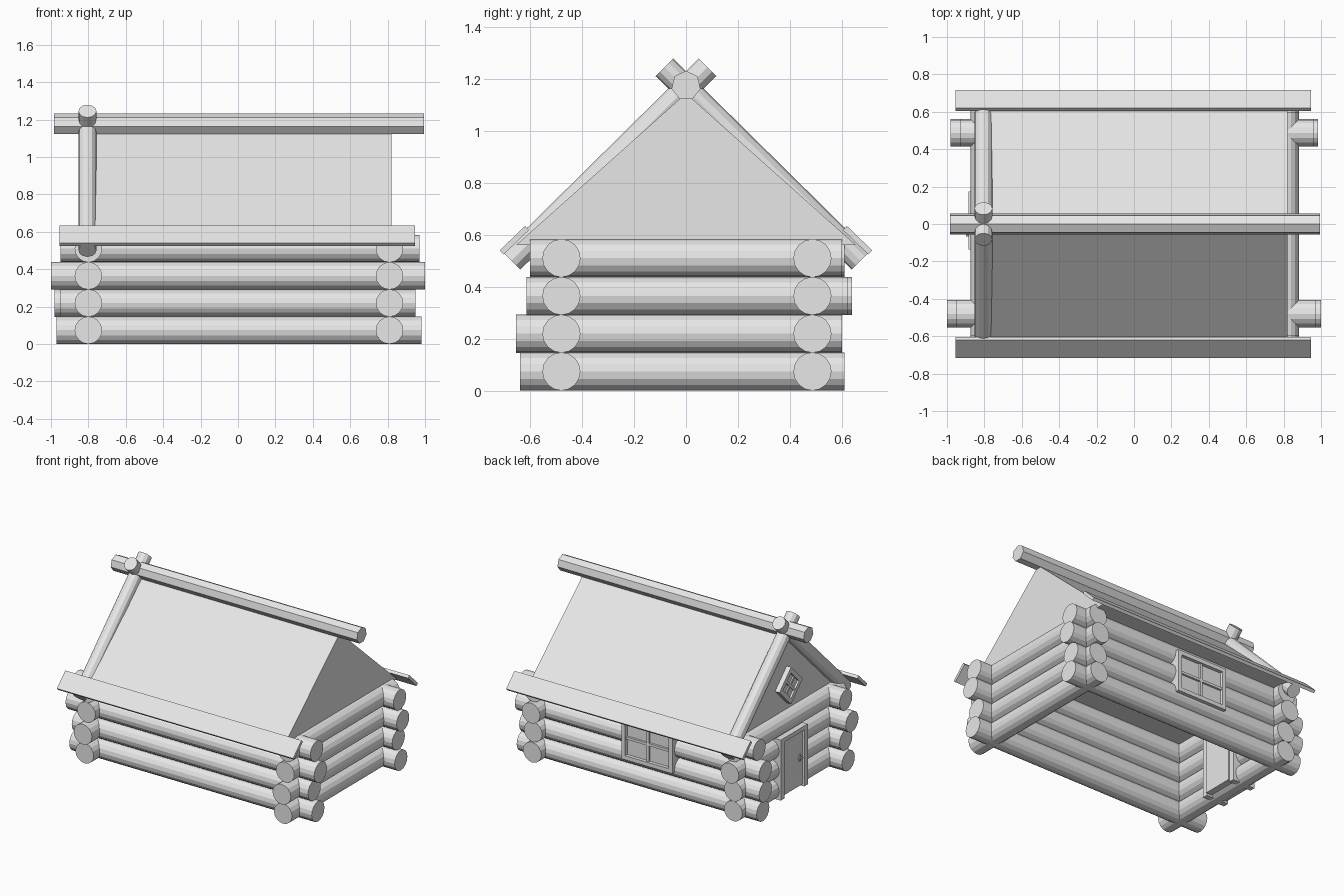
import bpy, bmesh, math
from mathutils import Vector, Matrix

if "Cube" in bpy.data.objects:
    bpy.data.objects.remove(bpy.data.objects["Cube"])

grey = bpy.data.materials.new("plain_grey")
grey.diffuse_color = (0.8, 0.8, 0.8, 1)
grey.use_nodes = True
grey.node_tree.nodes["Principled BSDF"].inputs["Base Color"].default_value = grey.diffuse_color


def finish(bm, name):
    bmesh.ops.recalc_face_normals(bm, faces=bm.faces)
    me = bpy.data.meshes.new(name)
    bm.to_mesh(me)
    bm.free()
    me.materials.append(grey)
    ob = bpy.data.objects.new(name, me)
    bpy.context.collection.objects.link(ob)
    return ob


def log(name, a, b, r, sides=16, roll=0.0):
    """Round pole from point a to point b."""
    a, b = Vector(a), Vector(b)
    d = b - a
    bm = bmesh.new()
    m = (Matrix.Translation((a + b) / 2)
         @ d.to_track_quat('Z', 'Y').to_matrix().to_4x4()
         @ Matrix.Rotation(roll, 4, 'Z'))
    bmesh.ops.create_cone(bm, cap_ends=True, segments=sides, radius1=r,
                          radius2=r, depth=d.length, matrix=m)
    return finish(bm, name)


def box(name, centre, size, rot=None):
    """Box, optionally turned by a matrix about its own centre."""
    bm = bmesh.new()
    m = Matrix.Translation(centre) @ (rot or Matrix()) @ Matrix.Diagonal((*size, 1))
    bmesh.ops.create_cube(bm, size=1, matrix=m)
    return finish(bm, name)


def window(name, centre, w, h, depth, rot):
    """Framed window with four panes; local x is width, y depth, z height."""
    base = Matrix.Translation(centre) @ rot
    t = 0.03
    parts = [("left", (-w/2 + t/2, 0, 0), (t, depth, h)),
             ("right", (w/2 - t/2, 0, 0), (t, depth, h)),
             ("top", (0, 0, h/2 - t/2), (w - 2*t, depth, t)),
             ("bottom", (0, 0, -h/2 + t/2), (w - 2*t, depth, t)),
             ("upright_bar", (0, 0, 0), (0.018, depth*0.8, h - 2*t)),
             ("cross_bar", (0, 0, 0), (w - 2*t, depth*0.8, 0.018)),
             ("pane", (0, 0, 0), (w - 2*t, depth*0.45, h - 2*t))]
    for part, c, s in parts:
        box(f"{name}_{part}", base @ Vector(c), s, rot)


# Log walls, each course with its own uneven ends
R = 0.0735
front = [(-.97, .98), (-.95, .95), (-1, 1), (-.95, .97)]
back = [(-.96, .97), (-.98, .95), (-.98, .985), (-.93, .96)]
right = [(-.64, .61), (-.655, .60), (-.615, .625), (-.60, .60)]
left = [(-.62, .60), (-.64, .60), (-.60, .64), (-.60, .61)]
for i in range(4):
    z = R + 0.1455 * i
    log(f"front_log_{i}", (front[i][0], -.48, z), (front[i][1], -.48, z), R)
    log(f"back_log_{i}", (back[i][0], .487, z), (back[i][1], .487, z), R)
    log(f"right_log_{i}", (.81, right[i][0], z), (.81, right[i][1], z), R)
    log(f"left_log_{i}", (-.80, left[i][0], z), (-.80, left[i][1], z), R)

# Roof: closed triangular prism with gable ends
bm = bmesh.new()
profile = [(-.655, .56), (.655, .56), (0, 1.145)]
face = bm.faces.new([bm.verts.new((-.80, y, z)) for y, z in profile])
ext = bmesh.ops.extrude_face_region(bm, geom=[face], use_keep_orig=True)
bmesh.ops.translate(bm, vec=(1.62, 0, 0),
                    verts=[v for v in ext["geom"] if isinstance(v, bmesh.types.BMVert)])
finish(bm, "roof")

# Seven sided ridge pole, corner upward
ridge = log("ridge_pole", (-.985, 0, 1.175), (.995, 0, 1.175), 0.057, 7)
top = max(ridge.data.vertices, key=lambda v: v.co.z).co
turn = math.pi / 2 - math.atan2(top.z - 1.175, top.y)
spin = Matrix.Translation((0, 0, 1.175)) @ Matrix.Rotation(turn, 4, 'X') @ Matrix.Translation((0, 0, -1.175))
ridge.data.transform(spin)

# Crossed gable poles and eave boards on both slopes
for s, side in ((-1, "front"), (1, "back")):
    log(f"{side}_gable_pole", (-.805, s * .672, .50), (-.805, -s * .083, 1.245), 0.048, 12)
    box(f"{side}_eave_board", (-.005, s * .661, .579), (1.90, .135, .022),
        Matrix.Rotation(-s * math.radians(44), 4, 'X'))

# Back window and diamond window in the left gable
window("back_window", (-.095, .54, .36), .41, .31, .09, Matrix())
window("gable_window", (-.81, -.015, .76), .19, .19, .05,
       Matrix.Rotation(math.pi / 2, 4, 'Z') @ Matrix.Rotation(math.pi / 4, 4, 'Y'))

# Door on the left side with frame and handle
box("door_panel", (-.785, .02, .23), (.175, .23, .41))
for y, side in ((-.115, "front"), (.155, "back")):
    box(f"door_{side}_jamb", (-.795, y, .23), (.18, .04, .44))
box("door_lintel", (-.795, .02, .435), (.18, .23, .03))
box("door_handle_plate", (-.876, -.06, .23), (.008, .014, .05))
log("door_handle_stem", (-.87, -.06, .235), (-.895, -.06, .235), .006, 8)
log("door_handle_lever", (-.893, -.066, .235), (-.893, -.02, .235), .006, 8)
